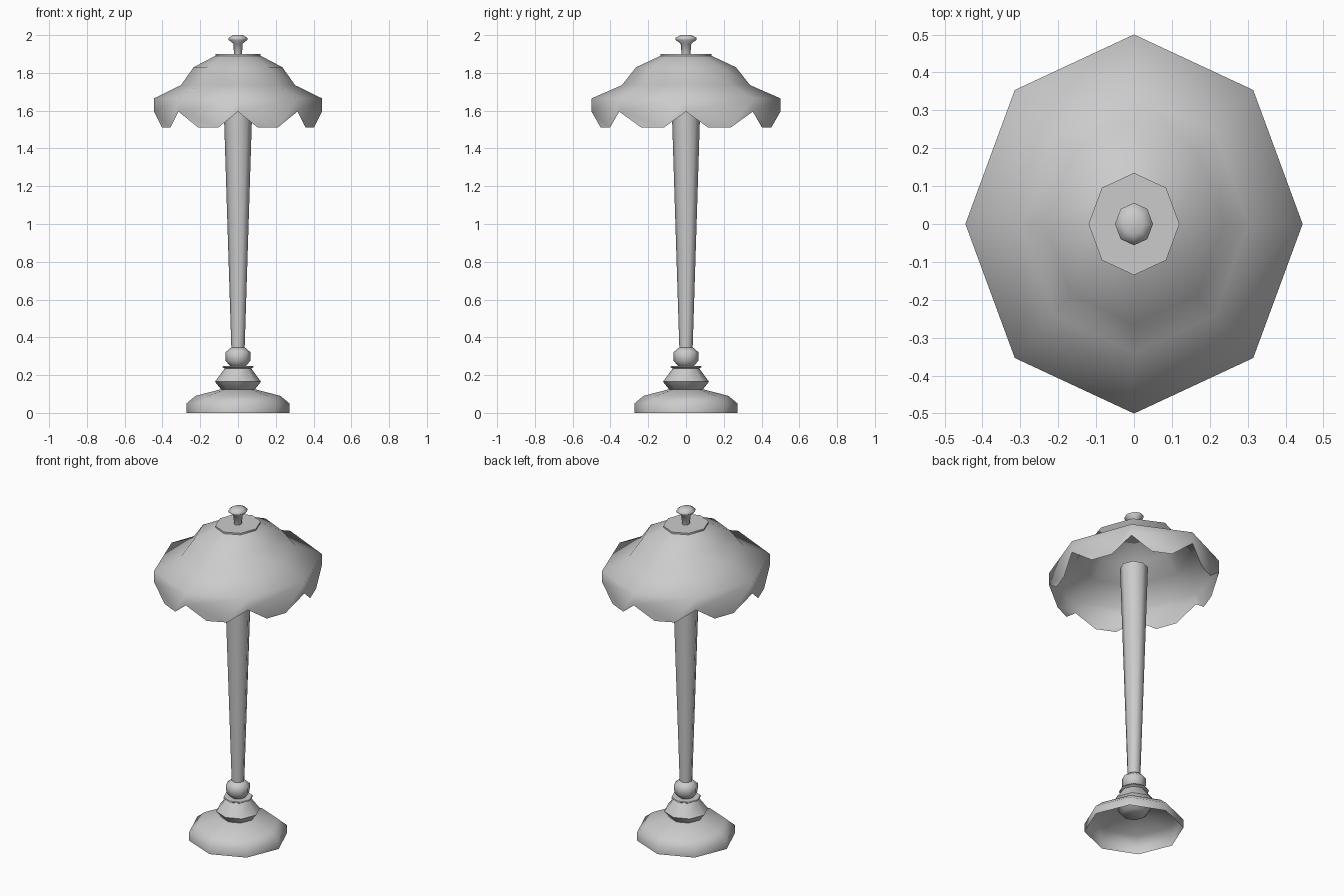
import bpy, bmesh
from math import sin, cos, pi, radians

if "Cube" in bpy.data.objects:
    bpy.data.objects.remove(bpy.data.objects["Cube"])

SIDES = 8
OVAL = 1.124  # the shade and its fittings are stretched along y


def finish(name, bm, angle):
    bmesh.ops.recalc_face_normals(bm, faces=bm.faces)
    mesh = bpy.data.meshes.new(name)
    bm.to_mesh(mesh)
    bm.free()
    obj = bpy.data.objects.new(name, mesh)
    bpy.context.collection.objects.link(obj)
    bpy.ops.object.select_all(action='DESELECT')
    obj.select_set(True)
    bpy.context.view_layer.objects.active = obj
    bpy.ops.object.shade_smooth_by_angle(angle=radians(angle))
    return obj


def rings(bm, profile, sy=1.0):
    """Octagonal rings from (radius, z) points, bridged with quads."""
    loops = []
    for r, z in profile:
        loops.append([bm.verts.new((r * cos(2 * pi * i / SIDES),
                                    r * sy * sin(2 * pi * i / SIDES), z))
                      for i in range(SIDES)])
    for a, b in zip(loops, loops[1:]):
        for i in range(SIDES):
            j = (i + 1) % SIDES
            bm.faces.new((a[i], a[j], b[j], b[i]))
    return loops


def lathe(name, profile, sy=1.0, bottom=True, top=True, angle=50):
    bm = bmesh.new()
    loops = rings(bm, profile, sy)
    if bottom:
        bm.faces.new(loops[0])
    if top:
        bm.faces.new(loops[-1])
    return finish(name, bm, angle)


# Foot, hollow underneath
lathe("base", [(0.273, 0), (0.273, 0.05), (0.225, 0.09), (0.09, 0.125)],
      bottom=False, top=False)
# Flared neck and ball above the foot
lathe("base_neck", [(0.07, 0.10), (0.122, 0.165), (0.07, 0.235), (0.083, 0.242),
                    (0.08, 0.248)], angle=60)
lathe("neck_ball", [(0.035, 0.24), (0.065, 0.275), (0.067, 0.32), (0.038, 0.345)],
      angle=60)
# Tapered column
lathe("column", [(0.035, 0.335), (0.077, 1.66)])
# Cap plate and finial
lathe("shade_cap", [(0.12, 1.888), (0.12, 1.90)], sy=OVAL)
lathe("finial", [(0.02, 1.89), (0.025, 1.955), (0.05, 1.975), (0.05, 1.985),
                 (0.026, 2.0)], sy=OVAL, angle=60)

# Bell shade with a scalloped skirt
bm = bmesh.new()
loops = rings(bm, [(0.115, 1.893), (0.235, 1.83), (0.302, 1.735), (0.445, 1.665)], OVAL)
rim = loops[-1]
low = [bm.verts.new((v.co.x, v.co.y, 1.595)) for v in rim]
for i in range(SIDES):
    j = (i + 1) % SIDES
    tips = []
    for t in (1 / 3, 2 / 3):
        p = rim[i].co.lerp(rim[j].co, t)
        tips.append(bm.verts.new((p.x, p.y, 1.51)))
    bm.faces.new((rim[i], low[i], tips[0], tips[1], low[j], rim[j]))
finish("lamp_shade", bm, 80)
